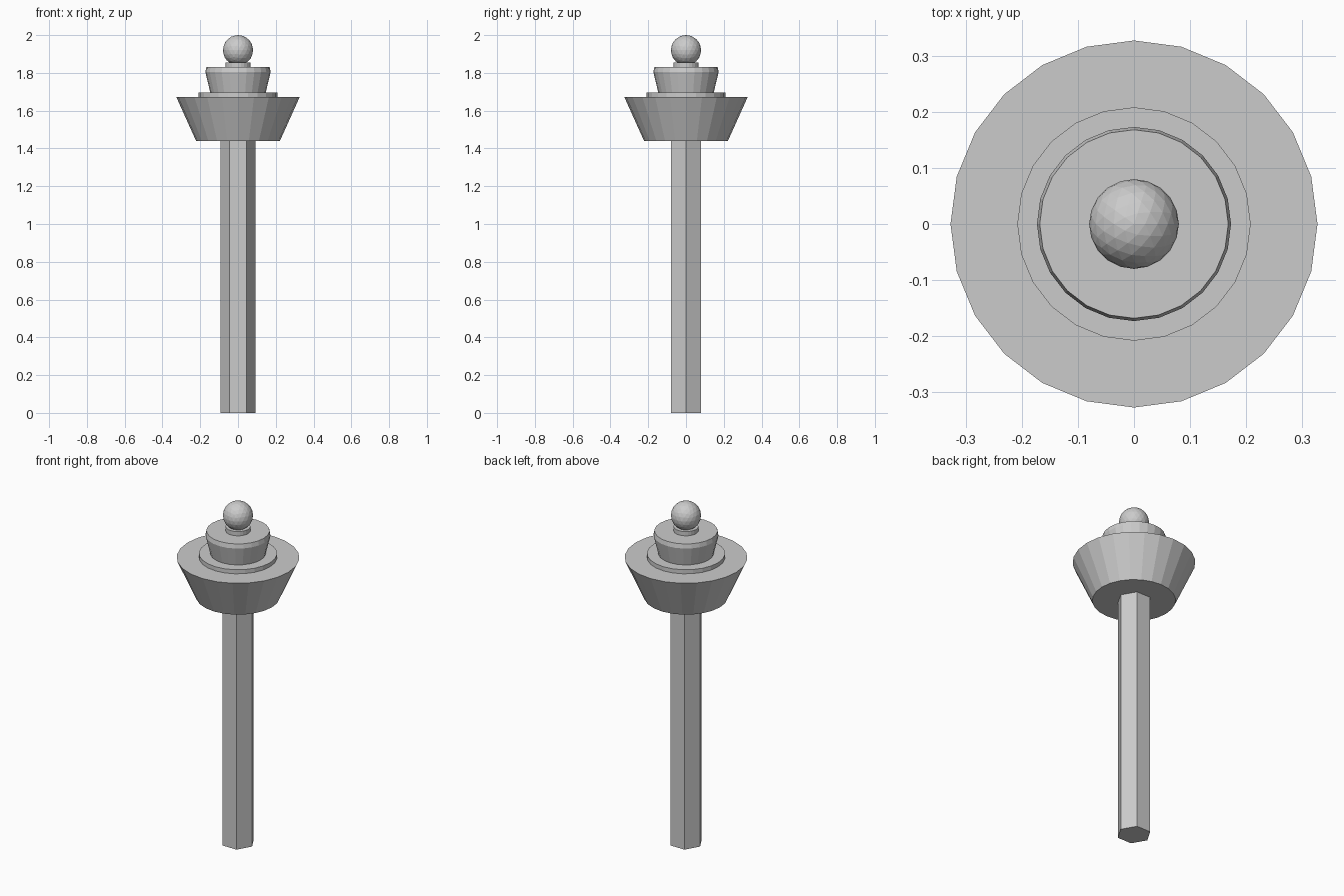
import bpy, bmesh, math

if "Cube" in bpy.data.objects:
    bpy.data.objects.remove(bpy.data.objects["Cube"])


def lathe(name, profile, sides):
    """Flat-shaded solid of revolution from (radius, z) points, capped at both ends."""
    bm = bmesh.new()
    rings = []
    for r, z in profile:
        rings.append([bm.verts.new((r * math.cos(2 * math.pi * i / sides),
                                    r * math.sin(2 * math.pi * i / sides), z))
                      for i in range(sides)])
    for a, b in zip(rings, rings[1:]):
        for i in range(sides):
            j = (i + 1) % sides
            bm.faces.new((a[i], a[j], b[j], b[i]))
    bm.faces.new(rings[0][::-1])
    bm.faces.new(rings[-1])
    mesh = bpy.data.meshes.new(name)
    bm.to_mesh(mesh)
    bm.free()
    obj = bpy.data.objects.new(name, mesh)
    bpy.context.collection.objects.link(obj)
    return obj


# Six-sided shaft
lathe("shaft", [(0.092, 0), (0.092, 1.44)], 6)

# Flared head, collar, bevelled cap and neck
lathe("flared_head", [(0.222, 1.44), (0.327, 1.673)], 24)
lathe("collar", [(0.208, 1.673), (0.208, 1.697)], 24)
lathe("cap", [(0.147, 1.697), (0.173, 1.805), (0.168, 1.83)], 24)
lathe("neck", [(0.066, 1.83), (0.066, 1.855)], 24)

# Faceted ball finial
bpy.ops.mesh.primitive_ico_sphere_add(subdivisions=3, radius=0.08, location=(0, 0, 1.92))
bpy.context.object.name = "ball_finial"
